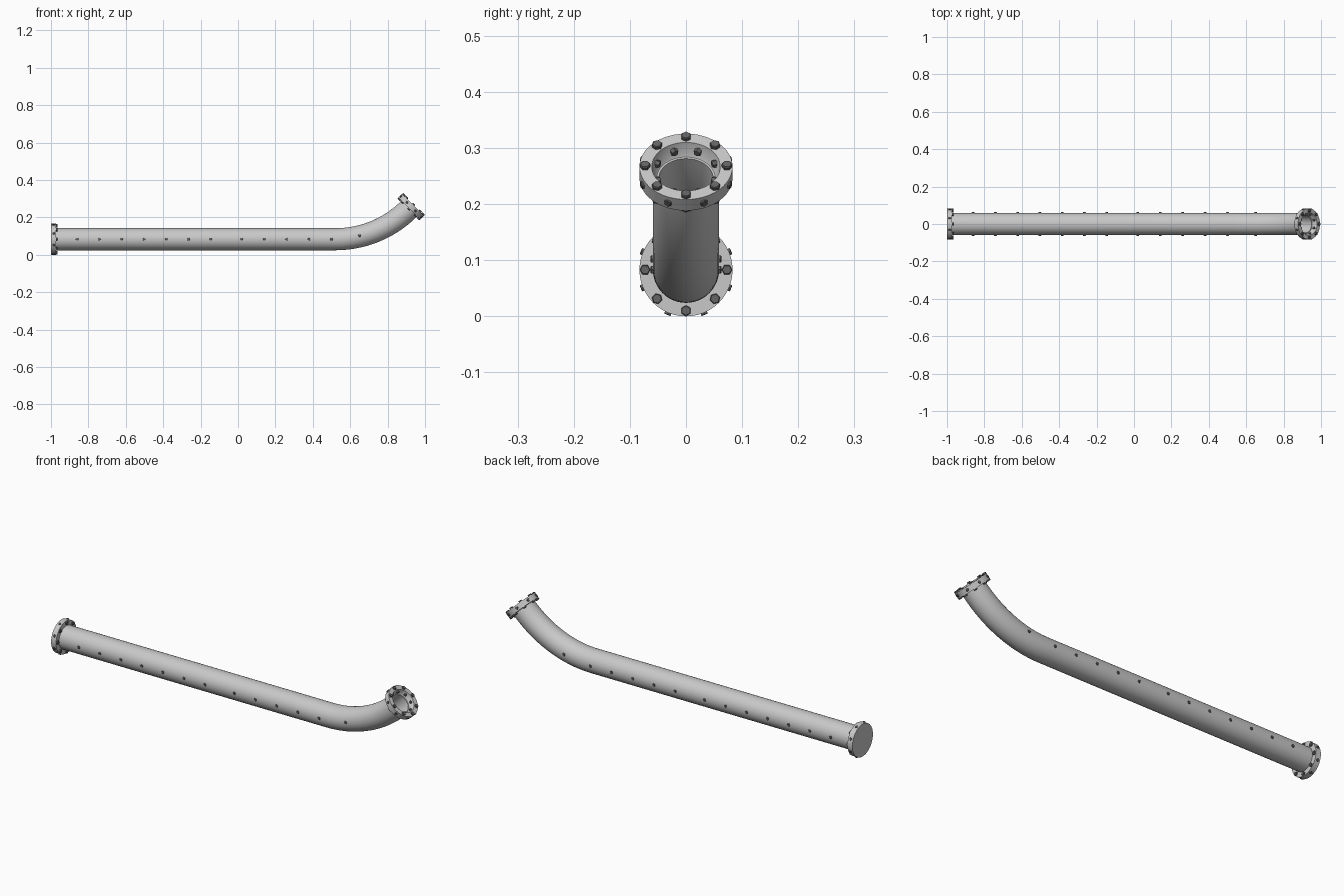
import bpy, bmesh
from math import pi, sin, cos, tau
from mathutils import Matrix, Vector

if "Cube" in bpy.data.objects:
    bpy.data.objects.remove(bpy.data.objects["Cube"])


def material(name, v):
    m = bpy.data.materials.new(name)
    m.use_nodes = True
    m.diffuse_color = (v, v, v, 1)
    m.node_tree.nodes["Principled BSDF"].inputs["Base Color"].default_value = (v, v, v, 1)
    return m


STEEL = material("light_grey_steel", 0.58)
DARK = material("dark_grey_bolt", 0.13)

ZC = 0.083           # height of the straight run
R_OUT, R_IN = 0.059, 0.048
R_FLANGE, THICK = 0.083, 0.028
X0, X1 = -0.972, 0.52
BEND, ANGLE = 0.56, pi / 4


def finish(bm, name, mat, smooth=True):
    bmesh.ops.recalc_face_normals(bm, faces=bm.faces)
    me = bpy.data.meshes.new(name)
    bm.to_mesh(me)
    bm.free()
    me.materials.append(mat)
    ob = bpy.data.objects.new(name, me)
    bpy.context.collection.objects.link(ob)
    if smooth:
        bpy.ops.object.select_all(action="DESELECT")
        ob.select_set(True)
        bpy.context.view_layer.objects.active = ob
        bpy.ops.object.shade_smooth_by_angle(angle=0.6)
    return ob


def skin(bm, rings, closed=False):
    # Bridge consecutive vertex rings with quads
    n = len(rings[0])
    pairs = list(zip(rings, rings[1:])) + ([(rings[-1], rings[0])] if closed else [])
    for a, b in pairs:
        for i in range(n):
            j = (i + 1) % n
            bm.faces.new((a[i], a[j], b[j], b[i]))


def ring(bm, mat, r, z=0, n=48):
    return [bm.verts.new(mat @ Vector((r * cos(tau * i / n), r * sin(tau * i / n), z)))
            for i in range(n)]


def bend_frame(t):
    # Frame on the pipe axis at bend angle t, local z along the pipe
    p = Vector((X1 + BEND * sin(t), 0, ZC + BEND * (1 - cos(t))))
    return Matrix.Translation(p) @ Matrix.Rotation(pi / 2 - t, 4, "Y")


LEFT = Matrix.Translation((X0, 0, ZC)) @ Matrix.Rotation(-pi / 2, 4, "Y")
RIGHT = bend_frame(ANGLE)

# Hollow pipe: straight run and upward bend
start = Matrix.Translation((X0, 0, ZC)) @ Matrix.Rotation(pi / 2, 4, "Y")
steps = 20
frames = [start] + [bend_frame(ANGLE * i / steps) for i in range(steps + 1)]
bm = bmesh.new()
outer = [ring(bm, f, R_OUT) for f in frames]
inner = [ring(bm, f, R_IN) for f in reversed(frames)]
skin(bm, outer + inner, closed=True)
finish(bm, "bent_pipe", STEEL)


def flange(name, mat, profile, closed):
    bm = bmesh.new()
    rings = [ring(bm, mat, r, z) for r, z in profile]
    skin(bm, rings, closed)
    if not closed:
        for r in (rings[0], rings[-1]):
            bm.faces.new(r)
    finish(bm, name, STEEL)


# Open flange at the bend, blind flange at the straight end
flange("open_flange", RIGHT, [(0.052, 0), (R_FLANGE, 0), (R_FLANGE, THICK),
                              (0.061, THICK), (0.054, 0.002)], True)
flange("blind_flange", LEFT, [(R_FLANGE, 0), (R_FLANGE, THICK)], False)


def bolt(bm, mat, r, h):
    # Hexagonal head standing on local z = 0
    bottom, side, top = (ring(bm, mat, a, z, 6) for a, z in
                         ((r, -0.002), (r, h * 0.75), (r * 0.85, h)))
    skin(bm, [bottom, side, top])
    bm.faces.new(bottom)
    bm.faces.new(top)


def flange_bolts(name, mat, front, bore):
    bm = bmesh.new()
    flip = Matrix.Rotation(pi, 4, "X")
    for i in range(8):
        spin = mat @ Matrix.Rotation(i * tau / 8, 4, "Z")
        # Heads on the two flat faces
        if front:
            bolt(bm, spin @ Matrix.Translation((0.073, 0, THICK)), 0.0095, 0.007)
        bolt(bm, spin @ Matrix.Translation((0.073, 0, 0)) @ flip, 0.0095, 0.007)
        # Heads on the rim, halfway between, and their ends inside the bore
        turn = spin @ Matrix.Rotation(tau / 16, 4, "Z")
        out = Matrix.Rotation(pi / 2, 4, "Y")
        bolt(bm, turn @ Matrix.Translation((R_FLANGE, 0, THICK / 2)) @ out, 0.007, 0.004)
        if bore:
            bolt(bm, turn @ Matrix.Translation((0.058, 0, THICK / 2)) @ out @ flip, 0.007, 0.008)
    finish(bm, name, DARK, False)


flange_bolts("open_flange_bolts", RIGHT, True, True)
flange_bolts("blind_flange_bolts", LEFT, False, False)

# Rows of small bolts along both sides of the pipe
places = [(-0.86 + 0.119 * i, ZC) for i in range(7)]
places += [(0.02 + 0.12 * i, ZC) for i in range(5)] + [(0.65, 0.102)]
for side, name in ((-1, "right_side_bolts"), (1, "left_side_bolts")):
    bm = bmesh.new()
    for x, z in places:
        bolt(bm, Matrix.Translation((x, side * (R_OUT - 0.001), z))
             @ Matrix.Rotation(-side * pi / 2, 4, "X"), 0.0075, 0.005)
    finish(bm, name, DARK, False)
